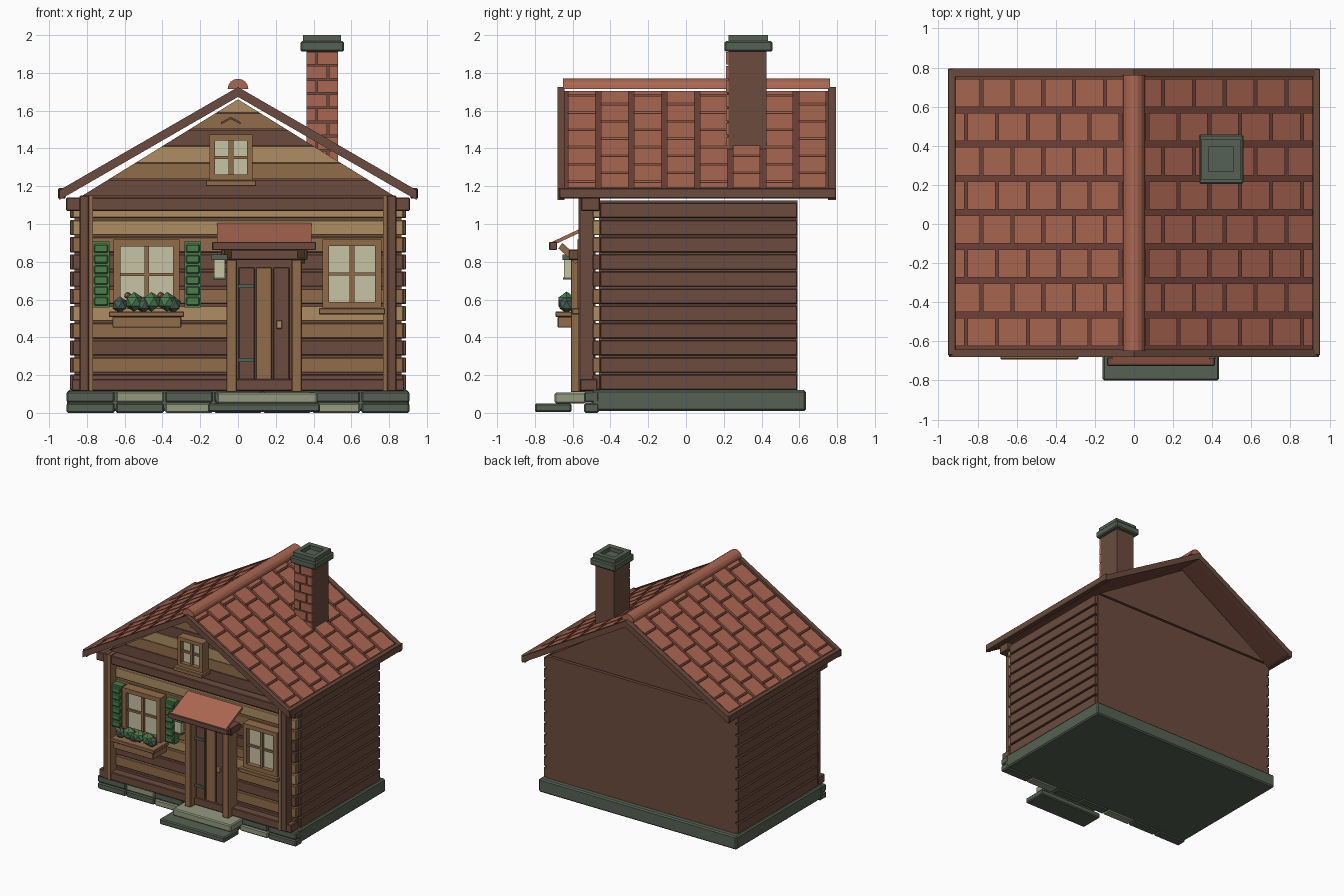
import bpy, bmesh, math
from mathutils import Vector

if "Cube" in bpy.data.objects:
    bpy.data.objects.remove(bpy.data.objects["Cube"])


def material(name, code):
    def linear(c):
        return c / 12.92 if c <= 0.04045 else ((c + 0.055) / 1.055) ** 2.4
    rgba = [linear(int(code[i:i + 2], 16) / 255) for i in (0, 2, 4)] + [1]
    mat = bpy.data.materials.new(name)
    mat.use_nodes = True
    mat.diffuse_color = rgba
    mat.node_tree.nodes["Principled BSDF"].inputs["Base Color"].default_value = rgba
    return mat


DARK = material("dark wood", "6b4b3d")
MID = material("medium wood", "916c4a")
TAN = material("pale wood", "ad8d62")
GLASS = material("cream glass", "c6c3a4")
GREEN = material("leaf green", "4b7d4b")
SLATE = material("slate stone", "566153")
STONE = material("pale stone", "939a80")
TILE = material("terracotta", "ab6751")
MORTAR = material("dark clay", "714339")
SHRUB = material("dusky green", "4a5f55")


def finish(name, bm, mat, bevel=0):
    bmesh.ops.recalc_face_normals(bm, faces=bm.faces)
    mesh = bpy.data.meshes.new(name)
    bm.to_mesh(mesh)
    bm.free()
    mesh.materials.append(mat)
    obj = bpy.data.objects.new(name, mesh)
    bpy.context.collection.objects.link(obj)
    if bevel:
        mod = obj.modifiers.new("soft edges", "BEVEL")
        mod.width = bevel
        mod.segments = 1
    return obj


def add_prism(bm, points, start, end, axis="y"):
    """Extrude an upright outline along the y or x axis."""
    def place(p, t):
        return (p[0], t, p[1]) if axis == "y" else (t, p[0], p[1])
    rings = [[bm.verts.new(place(p, t)) for p in points] for t in (start, end)]
    bm.faces.new(rings[0])
    bm.faces.new(rings[1][::-1])
    for i in range(len(points)):
        j = (i + 1) % len(points)
        bm.faces.new((rings[0][i], rings[0][j], rings[1][j], rings[1][i]))


def prisms(name, mat, items, axis="y", bevel=0):
    bm = bmesh.new()
    for points, start, end in items:
        add_prism(bm, points, start, end, axis)
    return finish(name, bm, mat, bevel)


def boxes(name, mat, items, bevel=0):
    """Each item is x range, y range, z range."""
    return prisms(name, mat, [
        ([(a, e), (b, e), (b, f), (a, f)], c, d) for (a, b), (c, d), (e, f) in items
    ], bevel=bevel)


def both(lo, hi):
    return [(lo, hi), (-hi, -lo)]


# Foundation, facing stones and steps
boxes("foundation", SLATE, [((-.905, .905), (-.5, .635), (.01, .12))], .01)
width = 1.82 / 7
for mat, name, pale in ((SLATE, "dark_stones", False), (STONE, "pale_stones", True)):
    items = []
    for row, z in enumerate(((0, .052), (.056, .112))):
        for i in range(7):
            if ((row, i) in ((0, 2), (0, 5), (1, 1))) == pale:
                left = -.91 + i * width
                items.append(((left + .003, left + width - .003), (-.54, -.46), z))
    boxes(name, mat, items, .008)
boxes("lower_step", SLATE, [((-.16, .435), (-.8, -.605), (.005, .05))], .008)
boxes("upper_step", STONE, [((-.11, .42), (-.695, -.53), (.05, .108))], .008)

# Wall core and closed gable
EAVE, PEAK, HALF = 1.14, 1.66, .84
boxes("wall_core", DARK, [((-.865, .865), (-.46, .59), (.11, 1.125))])
prisms("gable_core", DARK, [([(-HALF, EAVE), (HALF, EAVE), (0, PEAK)], -.46, .59)])

# Side clapboards and front planks
PITCH = .091
boards = [(.122 + i * PITCH, .122 + i * PITCH + .08) for i in range(11)]
boxes("side_boards", DARK, [(x, (-.455, .588), z) for z in boards for x in both(.85, .89)], .004)
order = "DMDMTMDDMTT"
for key, mat, name in (("D", DARK, "dark"), ("M", MID, "medium"), ("T", TAN, "pale")):
    boxes(name + "_front_planks", mat, [
        ((-.875, .875), (-.495, -.455), z) for k, z in zip(order, boards) if k == key], .004)
    items = []
    for i, k in enumerate("DMTDMT"):
        low = EAVE + .01 + i * .088
        high = min(low + .083, PEAK)
        if k == key:
            a, b = [HALF * (PEAK - z) / (PEAK - EAVE) for z in (low, high)]
            outline = [(-a, low), (a, low), (b, high), (-b, high)]
            items.append((outline if b > .001 else outline[:3], -.5, -.455))
    prisms(name + "_gable_planks", mat, items)

# Front timber frame
boxes("sill_beam", DARK, [((-.88, .88), (-.56, -.47), (.115, .18))], .005)
boxes("top_beam", DARK, [((-.91, .91), (-.555, -.455), (1.07, 1.14))], .005)
boxes("corner_posts", DARK, [(x, (-.565, -.485), (.115, 1.15)) for x in both(.79, .838)], .004)
boxes("corner_trim", MID, [(x, (-.568, -.485), (.115, 1.15)) for x in both(.768, .79)])

# Roof: sloping strips measured from the ridge line
def slope_strip(side, x0, x1, low, high):
    def height(x):
        return 1.725 - x * math.tan(math.radians(30))
    return [(side * x, height(x) + dz)
            for x, dz in ((x0, low), (x1, low), (x1, high), (x0, high))]


SIDES = (-1, 1)
prisms("roof_deck", MORTAR, [(slope_strip(s, 0, .93, -.05, -.022), -.65, .765) for s in SIDES])
prisms("barge_boards", DARK, [
    (slope_strip(s, 0, .945, -.052, 0), *y)
    for s in SIDES for y in ((-.68, -.643), (.752, .795))])
boxes("eave_boards", DARK, [(x, (-.672, .795), (1.135, 1.19)) for x in both(.912, .952)], .004)
tiles = []
for row in range(8):
    y = .67 - row * .1745
    for i in range(-1, 7):
        start = .148 + i * .158 + (row % 2) * .079 - .079 * 2 * (row % 2)
        a, b = max(start + .008, .03), min(start + .15, .912)
        if b - a > .02:
            tiles += [(slope_strip(s, a, b, -.03, -.004), y - .072, y + .072) for s in SIDES]
prisms("roof_tiles", TILE, tiles)
arc = [(.055 * math.cos(math.pi * i / 8), 1.714 + .055 * math.sin(math.pi * i / 8)) for i in range(9)]
prisms("ridge_cap", TILE, [(arc, -.65, .762)])

# Chimney with a brick front and a hollow stone cap
CX0, CX1 = .362, .53
boxes("chimney_stack", DARK, [((CX0, CX1), (.224, .425), (1.3, 1.92))])
bricks = []
for row in range(8):
    z = 1.32 + row * .075
    split = CX0 + (.055 if row % 2 else .115)
    for x in ((CX0, split - .005), (split + .005, CX1)):
        bricks.append((x, (.213, .23), (z, z + .066)))
boxes("chimney_bricks", TILE, bricks)
boxes("chimney_cap", SLATE, [((.332, .56), (.205, .458), (1.912, 1.968))], .008)
boxes("chimney_rim", SLATE, [
    (x, y, (1.96, 2)) for x, y in (
        ((.345, .38), (.225, .435)), ((.508, .545), (.225, .435)),
        ((.38, .508), (.225, .268)), ((.38, .508), (.395, .435)))])


# Windows
def window(name, x0, x1, z0, z1, trim, sill):
    cx, cz, bar = (x0 + x1) / 2, (z0 + z1) / 2, .012
    boxes(name + "_glass", GLASS, [((x0, x1), (-.54, -.48), (z0, z1))])
    side, back = (z0 - trim, z1 + trim), (-.575, -.48)
    boxes(name + "_frame", MID, [
        ((x0 - trim, x0), back, side), ((x1, x1 + trim), back, side),
        ((x0, x1), back, (z1, z1 + trim)), ((x0, x1), back, (z0 - trim, z0)),
        ((cx - bar, cx + bar), (-.56, -.5), (z0, z1)),
        ((x0, x1), (-.555, -.5), (cz - bar * .7, cz + bar * .7))])
    if sill:
        boxes(name + "_sill", MID, [
            ((x0 - trim * 1.6, x1 + trim * 1.6), (-.605, -.48), (z0 - trim - .032, z0 - trim))], .004)


window("left_window", -.622, -.345, .585, .882, .036, False)
window("right_window", .482, .725, .588, .883, .034, True)
window("gable_window", -.122, .048, 1.262, 1.443, .03, True)
prisms("gable_chevron", DARK, [
    ([(s * .052 - .038, 1.528), (-.038, 1.555), (-.038, 1.567), (s * .052 - .038, 1.54)],
     -.508, -.49) for s in SIDES])

# Shutters with slats
panels = ((-.77, -.68), (-.283, -.195))
boxes("shutters", GREEN, [(x, (-.55, -.485), (.558, .908)) for x in panels])
boxes("shutter_slats", GREEN, [
    ((a + .008, b - .008), (-.565, -.54), (.568 + i * .056, .568 + i * .056 + .045))
    for a, b in panels for i in range(6)], .006)

# Flower box and plants
boxes("flower_box", MID, [
    ((-.665, -.3), (-.68, -.5), (.452, .508)), ((-.683, -.285), (-.692, -.5), (.508, .536))], .004)


def clumps(name, mat, spots, z, radius):
    bm = bmesh.new()
    for x in spots:
        ball = bmesh.ops.create_icosphere(bm, subdivisions=1, radius=radius)
        bmesh.ops.translate(bm, verts=ball["verts"], vec=Vector((x, -.632, z)))
    finish(name, bm, mat)


clumps("leafy_plants", GREEN, (-.55, -.458, -.375), .588, .052)
clumps("dusky_plants", SHRUB, (-.625, -.5, -.342), .572, .044)
clumps("blossoms", TILE, (-.585, -.41), .622, .02)

# Door, frame and fittings
boxes("door_recess", DARK, [((-.01, .285), (-.53, -.48), (.11, .815))])
for name, mat, cols in (("door_dark_planks", DARK, (0, 2)), ("door_middle_plank", MID, (1,))):
    boxes(name, mat, [((i * .092 + .003, i * .092 + .088), (-.555, -.5), (.175, .77)) for i in cols], .004)
boxes("door_posts", MID, [(x, (-.61, -.48), (.11, .81)) for x in ((-.062, -.006), (.284, .338))], .004)
boxes("door_lintel", DARK, [((-.09, .367), (-.62, -.48), (.81, .865))], .004)
boxes("door_hinges", SLATE, [((0, .085), (-.565, -.55), (z, z + .02)) for z in (.27, .66)])
boxes("door_handle", TAN, [((.203, .234), (-.572, -.55), (.445, .49))], .004)

# Canopy over the door
prisms("canopy_roof", TILE, [
    ([(-.71, .885), (-.495, .985), (-.495, 1.005), (-.71, .905)], -.112, .388)], axis="x")
boxes("canopy_beam", DARK, [((-.137, .413), (-.725, -.682), (.862, .905))], .004)
prisms("canopy_brackets", MID, [
    ([(-.675, .87), (-.585, .79), (-.555, .81), (-.655, .9)], x, x + .04)
    for x in (-.075, .315)], axis="x")

# Wall lantern
boxes("lantern_glass", GLASS, [((-.127, -.07), (-.645, -.605), (.715, .815))])
boxes("lantern_metal", SLATE, [
    ((-.143, -.055), (-.655, -.595), (.81, .838)), ((-.132, -.065), (-.65, -.6), (.705, .718)),
    ((-.108, -.09), (-.63, -.48), (.835, .85))])
